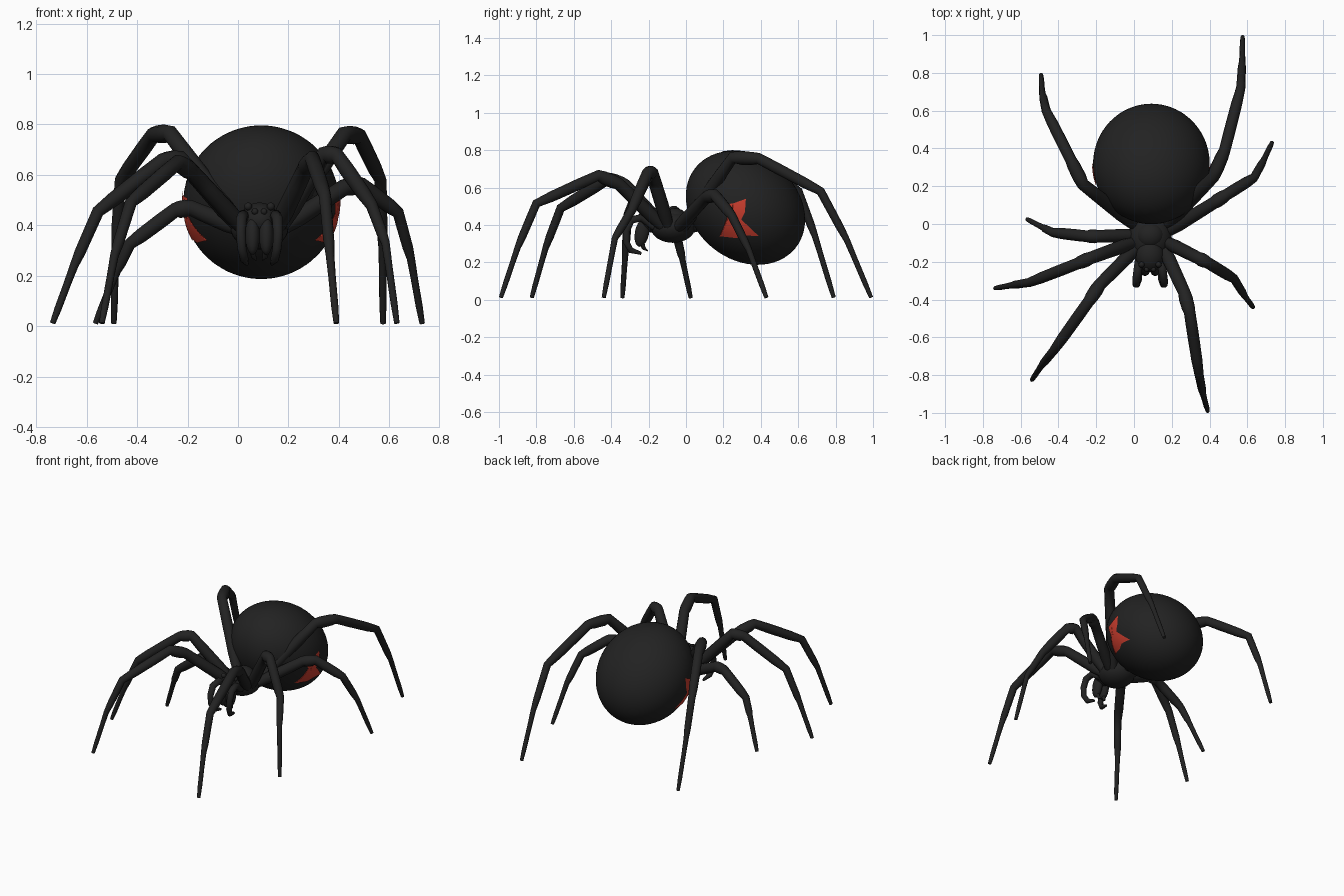
import bpy, bmesh, math
from mathutils import Vector, Matrix

cube = bpy.data.objects.get("Cube")
if cube:
    bpy.data.objects.remove(cube)


def material(name, rgb):
    m = bpy.data.materials.new(name)
    m.use_nodes = True
    m.diffuse_color = (*rgb, 1)
    bsdf = m.node_tree.nodes["Principled BSDF"]
    bsdf.inputs["Base Color"].default_value = (*rgb, 1)
    bsdf.inputs["Roughness"].default_value = 0.6
    return m


BLACK = material("soft black", (0.016, 0.016, 0.016))
RED = material("warning red", (0.6, 0.047, 0.027))


def add_mesh(name, mesh, mat):
    mesh.materials.clear()
    mesh.materials.append(mat)
    mesh.shade_smooth()
    ob = bpy.data.objects.new(name, mesh)
    bpy.context.scene.collection.objects.link(ob)
    return ob


def ellipsoid(name, centre, radii, tilt=0, segs=32):
    bm = bmesh.new()
    bmesh.ops.create_uvsphere(bm, u_segments=segs, v_segments=segs // 2, radius=1)
    bm.transform(Matrix.Translation(centre) @ Matrix.Rotation(tilt, 4, "X")
                 @ Matrix.Diagonal((*radii, 1)))
    mesh = bpy.data.meshes.new(name)
    bm.to_mesh(mesh)
    bm.free()
    return add_mesh(name, mesh, BLACK)


def tube(name, rings):
    """Tapered tube through (point, radius) pairs."""
    cu = bpy.data.curves.new(name, "CURVE")
    cu.dimensions = "3D"
    cu.bevel_depth = 1
    cu.bevel_resolution = 3
    cu.use_fill_caps = True
    sp = cu.splines.new("POLY")
    sp.points.add(len(rings) - 1)
    for p, (co, r) in zip(sp.points, rings):
        p.co = (*co, 1)
        p.radius = r
    tmp = bpy.data.objects.new(name + "_path", cu)
    bpy.context.scene.collection.objects.link(tmp)
    deps = bpy.context.evaluated_depsgraph_get()
    mesh = bpy.data.meshes.new_from_object(tmp.evaluated_get(deps))
    bpy.data.objects.remove(tmp)
    mesh.name = name
    return add_mesh(name, mesh, BLACK)


def leg(name, joints):
    """Each segment swells in its middle and pinches at the joints."""
    thick = (0.036, 0.037, 0.031, 0.023, 0.015)
    pts = [Vector(j) for j in joints]
    rings = [(pts[0], 0.028)]
    for i, (a, b) in enumerate(zip(pts, pts[1:])):
        nxt = thick[min(i + 1, 4)]
        rings += [(a.lerp(b, 0.3), thick[i]), (a.lerp(b, 0.75), thick[i] * 0.95)]
        rings.append((b, 0.011 if i == 4 else 0.5 * (thick[i] + nxt) * 0.9))
    tube(name, rings)


# Abdomen: a tilted globe
CENTRE = Vector((0.092, 0.318, 0.492))
RADII = Vector((0.309, 0.343, 0.277))
TILT = -0.675
ellipsoid("abdomen", CENTRE, RADII, TILT, 64)

# Hourglass mark on each flank, wrapped on the globe
OUTLINE = [(0.20, 0.51), (0.25, 0.515), (0.32, 0.54), (0.315, 0.47), (0.295, 0.43),
           (0.39, 0.34), (0.31, 0.345), (0.27, 0.33), (0.18, 0.34), (0.25, 0.42),
           (0.215, 0.46)]


def flank_mark(name, side):
    bm = bmesh.new()
    face = bm.faces.new([bm.verts.new((0, y, z)) for y, z in OUTLINE])
    bmesh.ops.triangulate(bm, faces=[face])
    bmesh.ops.subdivide_edges(bm, edges=bm.edges[:], cuts=7, use_grid_fill=True)
    for v in bm.verts:
        d = Matrix.Rotation(-TILT, 3, "X") @ (v.co - Vector((0, CENTRE.y, CENTRE.z)))
        q = (d.y / RADII.y) ** 2 + (d.z / RADII.z) ** 2
        v.co.x = CENTRE.x + side * (RADII.x * math.sqrt(max(0, 1 - q)) + 0.005)
    bmesh.ops.recalc_face_normals(bm, faces=bm.faces[:])
    if sum(f.normal.x for f in bm.faces) * side < 0:
        bmesh.ops.reverse_faces(bm, faces=bm.faces[:])
    mesh = bpy.data.meshes.new(name)
    bm.to_mesh(mesh)
    bm.free()
    add_mesh(name, mesh, RED)


flank_mark("left_mark", 1)
flank_mark("right_mark", -1)

# Thorax, head, waist
ellipsoid("thorax", (0.085, -0.07, 0.39), (0.115, 0.12, 0.085))
ellipsoid("carapace_hump", (0.085, -0.06, 0.43), (0.075, 0.07, 0.06))
ellipsoid("head", (0.085, -0.17, 0.425), (0.075, 0.085, 0.065), 0.15)
ellipsoid("waist", (0.088, 0.03, 0.4), (0.04, 0.07, 0.04))

# Eyes, jaws, fangs, feelers, in mirrored pairs about the head line
for side, word in ((1, "left"), (-1, "right")):
    x = lambda d: 0.085 + side * d
    ellipsoid(word + "_front_eye", (x(0.018), -0.24, 0.455), (0.013, 0.013, 0.013), 0, 12)
    ellipsoid(word + "_side_eye", (x(0.045), -0.215, 0.475), (0.016, 0.016, 0.016), 0, 12)
    ellipsoid(word + "_jaw", (x(0.027), -0.235, 0.36), (0.029, 0.038, 0.078), -0.2, 20)
    tube(word + "_fang", [((x(0.026), -0.235, 0.3), 0.014), ((x(0.022), -0.225, 0.275), 0.01),
                          ((x(0.012), -0.205, 0.262), 0.003)])
    tube(word + "_feeler", [((x(0.055), -0.17, 0.39), 0.022), ((x(0.065), -0.24, 0.44), 0.022),
                            ((x(0.072), -0.295, 0.425), 0.022), ((x(0.074), -0.318, 0.37), 0.02),
                            ((x(0.07), -0.32, 0.31), 0.018), ((x(0.06), -0.295, 0.265), 0.017),
                            ((x(0.05), -0.24, 0.248), 0.008)])

# Legs: hip, thigh end, knee end, shin end, ankle, tip
leg("left_leg_1", [(0.15, -0.11, 0.38), (0.265, -0.36, 0.62), (0.295, -0.47, 0.665),
                   (0.345, -0.8, 0.515), (0.365, -0.9, 0.28), (0.39, -0.99, 0.012)])
leg("left_leg_2", [(0.16, -0.09, 0.38), (0.34, -0.18, 0.68), (0.39, -0.205, 0.68),
                   (0.53, -0.29, 0.48), (0.585, -0.38, 0.33), (0.63, -0.44, 0.012)])
leg("left_leg_3", [(0.16, -0.05, 0.38), (0.42, 0.11, 0.55), (0.49, 0.155, 0.56),
                   (0.635, 0.245, 0.45), (0.685, 0.335, 0.27), (0.73, 0.43, 0.012)])
leg("left_leg_4", [(0.16, -0.02, 0.38), (0.42, 0.25, 0.76), (0.48, 0.39, 0.755),
                   (0.565, 0.72, 0.58), (0.573, 0.86, 0.32), (0.575, 0.99, 0.012)])
leg("right_leg_1", [(0.03, -0.11, 0.38), (-0.18, -0.32, 0.61), (-0.24, -0.41, 0.65),
                    (-0.425, -0.67, 0.49), (-0.49, -0.75, 0.28), (-0.54, -0.825, 0.012)])
leg("right_leg_2", [(0.02, -0.09, 0.38), (-0.23, -0.18, 0.665), (-0.3, -0.21, 0.655),
                    (-0.555, -0.31, 0.455), (-0.65, -0.325, 0.24), (-0.735, -0.34, 0.012)])
leg("right_leg_3", [(0.02, -0.06, 0.38), (-0.19, -0.065, 0.47), (-0.25, -0.065, 0.46),
                    (-0.43, -0.045, 0.325), (-0.48, -0.02, 0.22), (-0.565, 0.025, 0.012)])
leg("right_leg_4", [(0.02, -0.02, 0.38), (-0.27, 0.21, 0.765), (-0.335, 0.34, 0.76),
                    (-0.465, 0.6, 0.58), (-0.485, 0.69, 0.34), (-0.492, 0.79, 0.012)])
